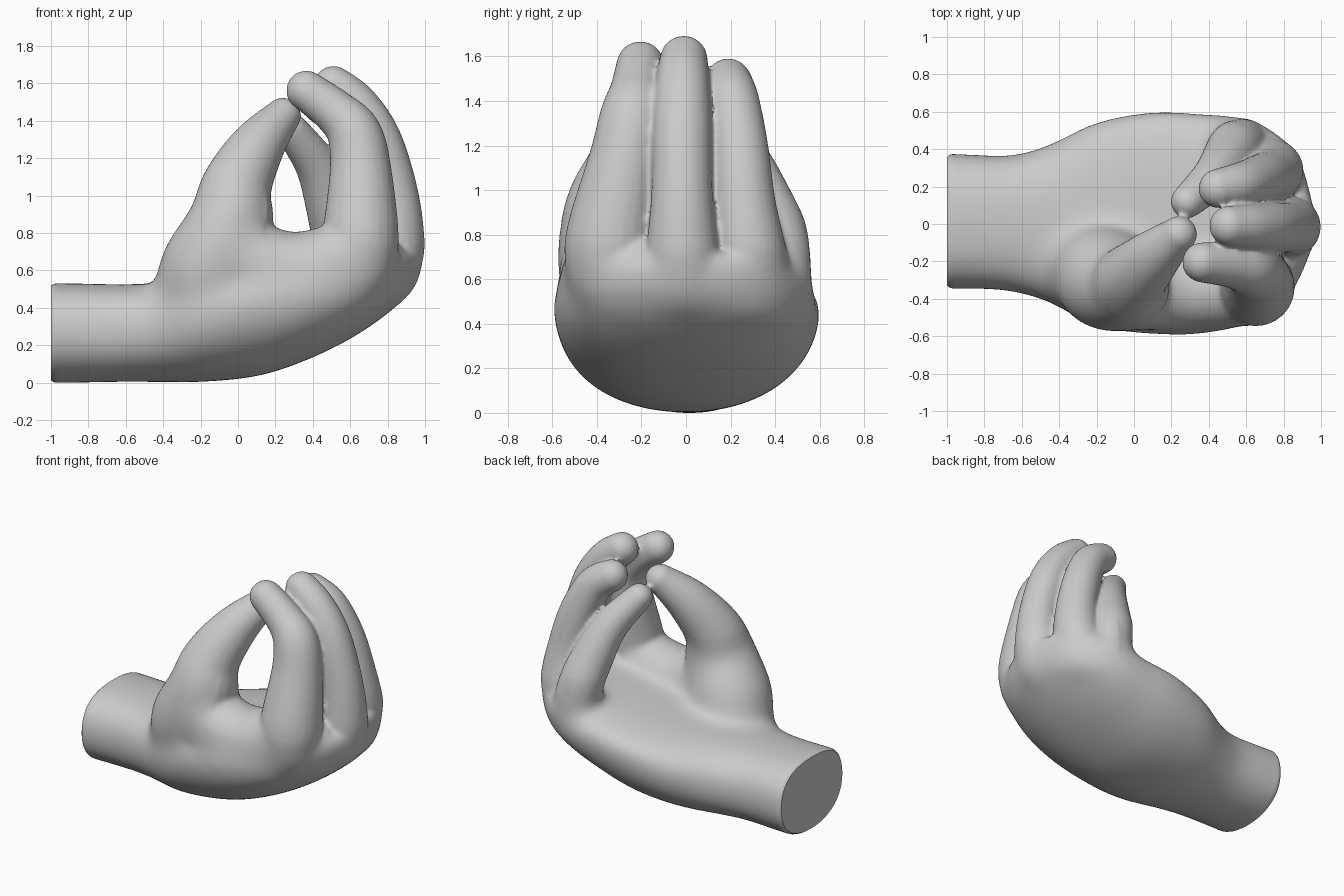
import bpy, bmesh, math
from mathutils import Vector

if "Cube" in bpy.data.objects:
    bpy.data.objects.remove(bpy.data.objects["Cube"])

bm = bmesh.new()


def spline(keys, steps=6):
    """Catmull-Rom through tuples of any length."""
    k = [keys[0]] + list(keys) + [keys[-1]]
    out = []
    for i in range(1, len(k) - 2):
        for s in range(steps):
            t = s / steps
            out.append([0.5 * (2 * b + (c - a) * t + (2 * a - 5 * b + 4 * c - d) * t * t
                               + (3 * b - a - 3 * c + d) * t ** 3)
                        for a, b, c, d in zip(*k[i - 1:i + 3])])
    out.append(list(keys[-1]))
    return out


def skin(rings):
    """Closed loft through rings of points."""
    vs = [[bm.verts.new(p) for p in r] for r in rings]
    n = len(vs[0])
    for a, b in zip(vs, vs[1:]):
        for i in range(n):
            bm.faces.new((a[i], a[(i + 1) % n], b[(i + 1) % n], b[i]))
    bm.faces.new(vs[0][::-1])
    bm.faces.new(vs[-1])


def digit(keys, n=24):
    """Tapered limb with rounded ends; keys are x, y, z, radius."""
    pts = spline(keys)
    pos = [Vector(p[:3]) for p in pts]
    rings = []
    for i, p in enumerate(pts):
        t = (pos[min(i + 1, len(pos) - 1)] - pos[max(i - 1, 0)]).normalized()
        u = t.cross(Vector((0.3, 1, 0))).normalized()
        v = t.cross(u)
        rings.append([pos[i] + p[3] * (u * math.cos(a) + v * math.sin(a))
                      for a in (2 * math.pi * j / n for j in range(n))])
    skin(rings)
    for i in (0, -1):
        s = bmesh.ops.create_icosphere(bm, subdivisions=3, radius=pts[i][3])
        bmesh.ops.translate(bm, verts=s["verts"], vec=pos[i])


# wrist and palm: x, bottom z, widest z, top z, min y, max y
palm = [(-1.10, .005, .27, .54, -.35, .385), (-.85, .005, .27, .54, -.35, .375),
        (-.65, .01, .28, .535, -.365, .37), (-.45, .01, .31, .54, -.425, .43),
        (-.2, .01, .39, .57, -.555, .55), (.1, .04, .47, .62, -.595, .605),
        (.35, .12, .50, .66, -.595, .595), (.6, .24, .54, .71, -.54, .57),
        (.8, .375, .60, .74, -.42, .46), (.9, .475, .62, .73, -.27, .31),
        (.95, .55, .64, .70, -.14, .15)]
rings = []
for x, z0, zm, z1, y0, y1 in spline(palm):
    ring = []
    for j in range(48):
        a = 2 * math.pi * j / 48
        c, s = math.cos(a), math.sin(a)
        e = 2 / (2.6 if s > 0 else 2.15)
        h = z1 - zm if s > 0 else zm - z0
        ring.append((x, (y0 + y1) / 2 + (y1 - y0) / 2 * math.copysign(abs(c) ** e, c),
                     zm + h * math.copysign(abs(s) ** e, s)))
    rings.append(ring)
skin(rings)

# thumb with its fleshy base
digit([(-.27, -.20, .36, .22), (-.15, -.29, .6, .28), (-.045, -.335, .85, .237),
       (-.005, -.285, 1.06, .19), (.105, -.175, 1.27, .147), (.24, -.055, 1.435, .098)])
# web between thumb and index finger
digit([(-.02, -.35, .72, .22), (.12, -.35, .63, .225), (.30, -.345, .585, .23), (.48, -.34, .62, .225),
       (.62, -.33, .68, .21)])
# row of knuckles
digit([(.64, -.34, .62, .19), (.79, -.05, .62, .17), (.72, .27, .55, .17), (.58, .39, .52, .17)])
# index, middle, ring and little fingers
digit([(.63, -.33, .62, .21), (.655, -.335, .8, .205), (.655, -.27, 1.15, .165),
       (.62, -.24, 1.34, .147), (.52, -.22, 1.455, .122), (.365, -.205, 1.57, .108)])
digit([(.79, -.01, .60, .19), (.835, -.015, .74, .165), (.83, -.018, 1.0, .138),
       (.745, -.018, 1.3, .132), (.63, -.015, 1.49, .121), (.51, -.01, 1.595, .108)])
digit([(.68, .30, .56, .18), (.74, .285, .72, .168), (.73, .26, .95, .143),
       (.67, .24, 1.2, .13), (.57, .21, 1.405, .12), (.45, .19, 1.495, .106)])
digit([(.58, .41, .56, .165), (.54, .405, .78, .15), (.50, .345, .95, .138),
       (.42, .245, 1.17, .115), (.285, .12, 1.36, .09)])

bmesh.ops.recalc_face_normals(bm, faces=bm.faces)
raw = bpy.data.meshes.new("hand_parts")
bm.to_mesh(raw)
bm.free()
hand = bpy.data.objects.new("hand", raw)
bpy.context.collection.objects.link(hand)

# fuse the parts into one smooth skin
m = hand.modifiers.new("fuse", 'REMESH')
m.mode, m.voxel_size = 'VOXEL', 0.012
m = hand.modifiers.new("soften", 'SMOOTH')
m.factor, m.iterations = 0.5, 12
mesh = bpy.data.meshes.new_from_object(hand.evaluated_get(bpy.context.evaluated_depsgraph_get()))
hand.modifiers.clear()

bm = bmesh.new()
bm.from_mesh(mesh)
# extra blending over palm, thumb base and knuckles, fading out upwards
for k in range(15):
    o = .22 * (1 - k / 14)
    soft = [v for v in bm.verts if v.co.x > -1.04 and
            (v.co.z < .52 + o or (v.co.x < .6 and v.co.z < .64 + o) or (v.co.x < .15 and v.co.z < .85 + o))]
    for _ in range(9):
        bmesh.ops.smooth_vert(bm, verts=soft, factor=.5, use_axis_x=True, use_axis_y=True, use_axis_z=True)

# flat cut at the wrist, with a slightly rounded rim
bmesh.ops.bisect_plane(bm, geom=bm.verts[:] + bm.edges[:] + bm.faces[:], dist=1e-5,
                       plane_co=(-1, 0, 0), plane_no=(-1, 0, 0), clear_outer=True)
for v in bm.verts:
    if v.co.x < -.96:
        k = 1 - .05 * ((-.96 - v.co.x) / .04) ** 3
        v.co.y, v.co.z = .015 + (v.co.y - .015) * k, .27 + (v.co.z - .27) * k
bmesh.ops.holes_fill(bm, edges=[e for e in bm.edges if e.is_boundary], sides=0)
bmesh.ops.recalc_face_normals(bm, faces=bm.faces)
low = min(v.co.z for v in bm.verts)
bmesh.ops.translate(bm, verts=bm.verts, vec=(0, 0, -low))
bm.to_mesh(mesh)
bm.free()
mesh.name = "hand"
hand.data = mesh
bpy.context.view_layer.objects.active = hand
hand.select_set(True)
bpy.ops.object.shade_smooth_by_angle(angle=math.radians(40))
